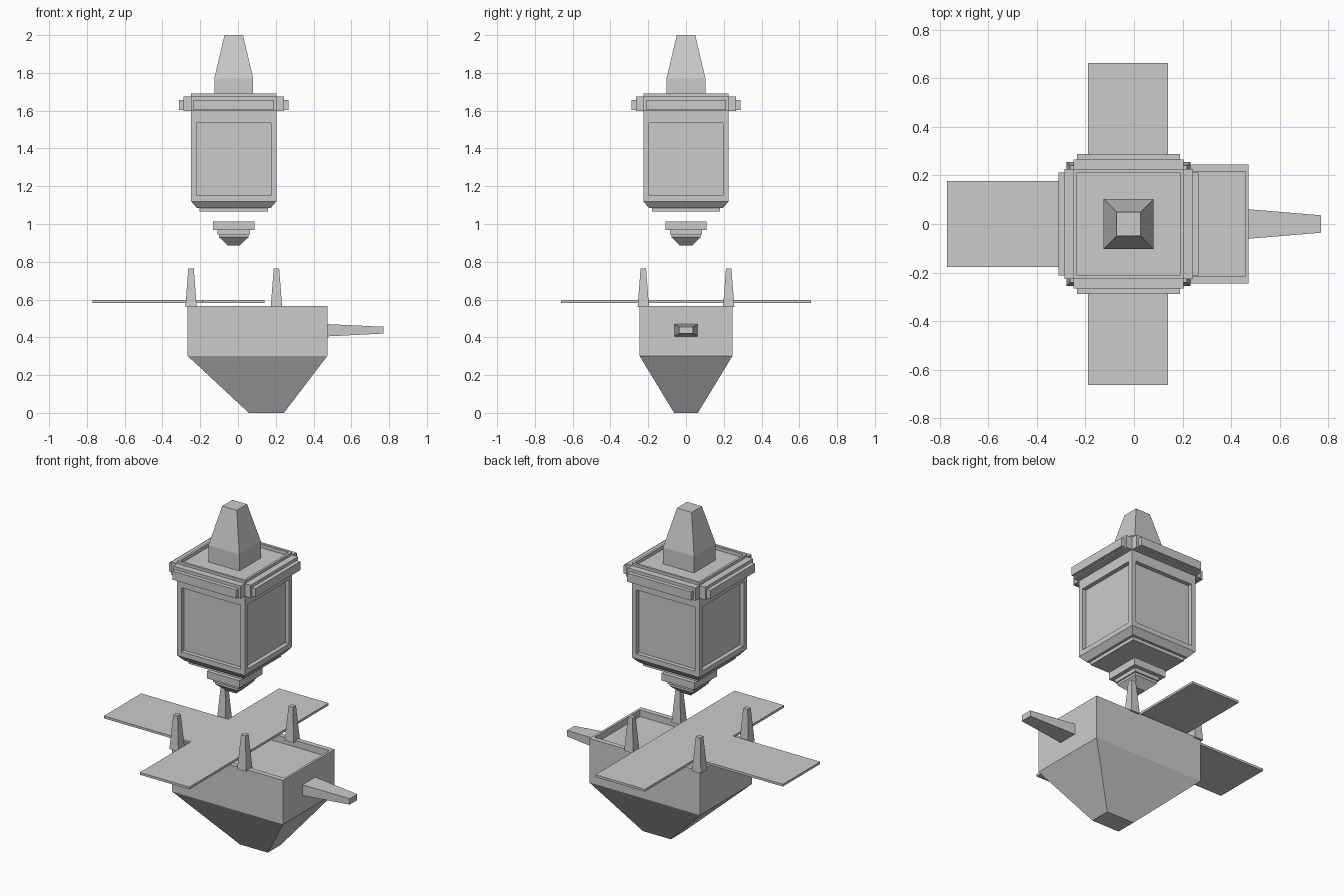
import bpy, bmesh

if "Cube" in bpy.data.objects:
    bpy.data.objects.remove(bpy.data.objects["Cube"])

CX = -0.0225  # axis shared by lantern, sail and posts


def rect(x, y, z, hx, hy):
    return [(x - hx, y - hy, z), (x + hx, y - hy, z), (x + hx, y + hy, z), (x - hx, y + hy, z)]


def loft(name, rings, recesses=()):
    """Closed solid through rings; recesses = (face test, margin a, margin b, depth)."""
    bm = bmesh.new()
    vs = [[bm.verts.new(p) for p in r] for r in rings]
    n = len(vs[0])
    bm.faces.new(vs[0][::-1])
    bm.faces.new(vs[-1])
    for a, b in zip(vs, vs[1:]):
        for i in range(n):
            j = (i + 1) % n
            bm.faces.new((a[i], a[j], b[j], b[i]))
    bmesh.ops.recalc_face_normals(bm, faces=bm.faces)
    for test, margin_x, margin_y, depth in recesses:
        bm.normal_update()
        for f in [f for f in bm.faces if test(f)]:
            c, nrm = f.calc_center_median(), f.normal.copy()
            bmesh.ops.inset_individual(bm, faces=[f], thickness=margin_x)
            for v in f.verts:  # different margin across y where asked
                v.co.y -= (margin_y - margin_x) * (1 if v.co.y > c.y else -1)
            new = bmesh.ops.extrude_discrete_faces(bm, faces=[f])["faces"]
            bmesh.ops.translate(bm, verts=new[0].verts, vec=-nrm * depth)
    me = bpy.data.meshes.new(name)
    bm.to_mesh(me)
    bm.free()
    ob = bpy.data.objects.new(name, me)
    bpy.context.collection.objects.link(ob)
    return ob


def stack(name, levels, x=CX, recesses=()):
    """Square-section solid from (z, half width) levels."""
    return loft(name, [rect(x, 0, z, h, h) for z, h in levels], recesses)


# Lantern body with recessed side panels and recessed top
stack("lantern_body", [(1.085, 0.196), (1.12, 0.226), (1.565, 0.226), (1.69, 0.226)], recesses=[
    (lambda f: abs(f.normal.z) < 0.1 and f.calc_center_median().z < 1.4, 0.042, 0.042, 0.025),
    (lambda f: f.normal.z > 0.9 and f.calc_center_median().z > 1.6, 0.019, 0.019, 0.02),
])
for ob in [bpy.data.objects["lantern_body"]]:
    # side panels facing x and y share the same margin
    ob.data.update()

# Lantern cap, bottom slab and hanging finial
stack("lantern_cap", [(1.66, 0.103), (1.77, 0.103), (2.0, 0.049)])
stack("lantern_base_slab", [(1.065, 0.181), (1.09, 0.181)])
stack("finial_top", [(0.968, 0.109), (1.012, 0.109)])
stack("finial_middle", [(0.945, 0.085), (0.97, 0.085)])
stack("finial_tip", [(0.885, 0.031), (0.93, 0.077), (0.947, 0.077)])

# Two-layer trim on the four sides near the lantern top
for dx, dy in ((1, 0), (-1, 0), (0, 1), (0, -1)):
    for label, z0, z1, half, near, far in (("inner", 1.597, 1.674, 0.226, 0.22, 0.265),
                                           ("outer", 1.604, 1.656, 0.213, 0.26, 0.289)):
        mid, t = (near + far) / 2, (far - near) / 2
        hx, hy = (t, half) if dx else (half, t)
        loft(f"trim_{label}", [rect(CX + dx * mid, dy * mid, z, hx, hy) for z in (z0, z1)])

# Hull, tapering to a small foot, with a shallow open top
loft("hull", [rect(0.15, 0, 0, 0.093, 0.063), rect(0.103, 0, 0.302, 0.37, 0.246),
              rect(0.103, 0, 0.567, 0.37, 0.246)],
     [(lambda f: f.normal.z > 0.9, 0.02, 0.036, 0.04)])

# Tapered spar at the hull's end
loft("spar", [[(x, -hy, z0), (x, hy, z0), (x, hy, z1), (x, -hy, z1)]
              for x, hy, z0, z1 in ((0.47, 0.061, 0.405, 0.47), (0.77, 0.036, 0.42, 0.456))])

# Thin T-shaped deck plate
outline = [(0.14, -0.663), (0.14, 0.663), (-0.19, 0.663), (-0.19, 0.178),
           (-0.77, 0.178), (-0.77, -0.178), (-0.19, -0.178), (-0.19, -0.663)]
loft("deck_plate", [[(x, y, z) for x, y in outline] for z in (0.583, 0.597)])

# Four tapered corner posts
for sx in (-1, 1):
    for sy in (-1, 1):
        x, y = CX + sx * 0.226, sy * 0.226
        loft("corner_post", [rect(x, y, 0.56, 0.03, 0.03), rect(x, y, 0.765, 0.0145, 0.0145)])
